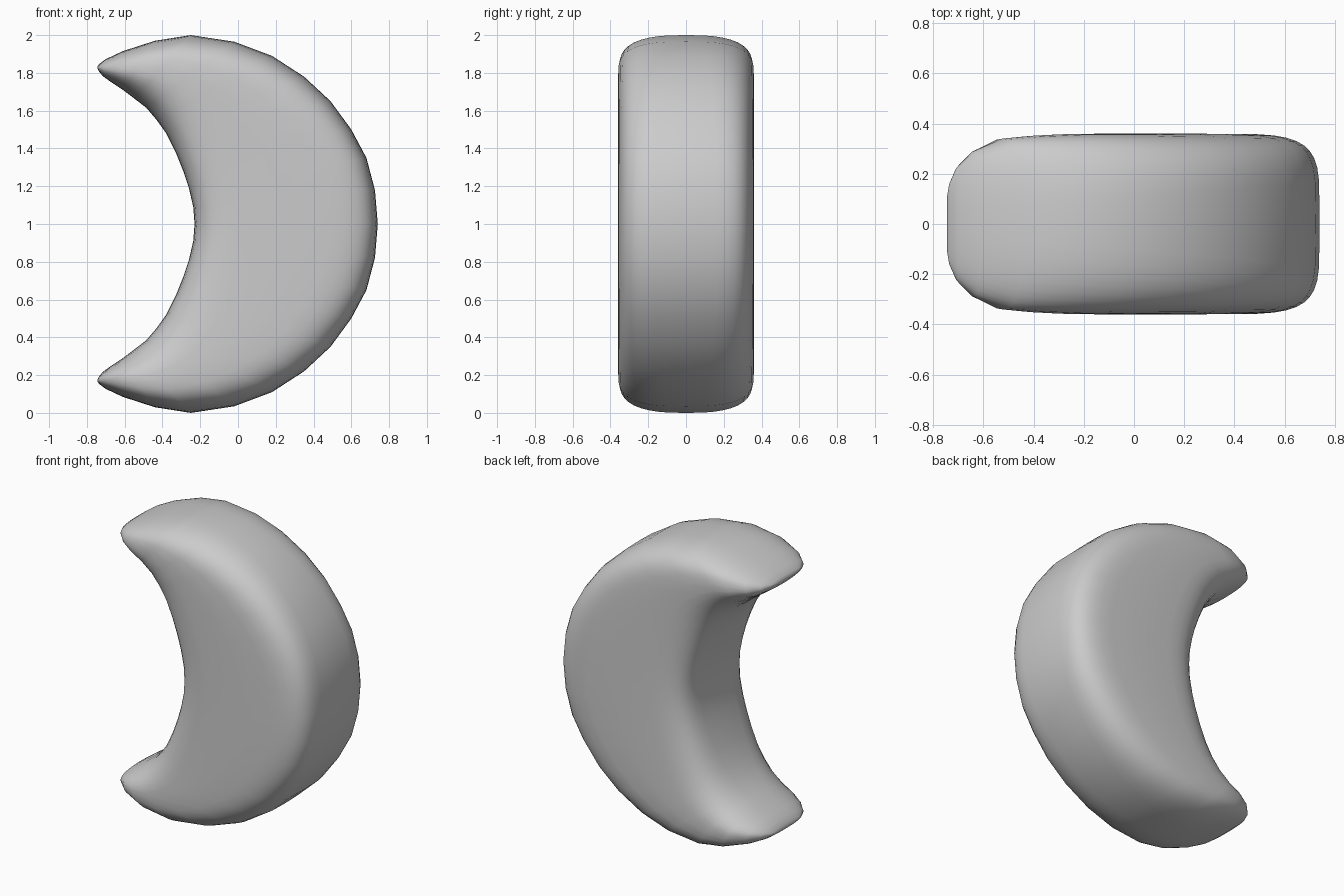
import bpy, bmesh, math

if "Cube" in bpy.data.objects:
    bpy.data.objects.remove(bpy.data.objects["Cube"])

# Stations from the middle to the upper tip:
# outer x, z, inner x, z, half depth, squareness of the section
HALF = [
    (0.74, 1.00, -0.23, 1.00, 0.36, 5.0),
    (0.725, 1.18, -0.237, 1.09, 0.36, 4.9),
    (0.68, 1.35, -0.26, 1.19, 0.36, 4.7),
    (0.60, 1.50, -0.29, 1.28, 0.36, 4.4),
    (0.49, 1.65, -0.33, 1.38, 0.36, 4.1),
    (0.35, 1.78, -0.38, 1.48, 0.36, 3.7),
    (0.18, 1.89, -0.43, 1.55, 0.36, 3.3),
    (-0.02, 1.965, -0.485, 1.615, 0.359, 3.0),
    (-0.25, 2.00, -0.55, 1.665, 0.352, 2.7),
    (-0.44, 1.97, -0.61, 1.71, 0.34, 2.6),
    (-0.61, 1.915, -0.67, 1.75, 0.29, 2.5),
    (-0.70, 1.873, -0.715, 1.782, 0.225, 2.4),
    (-0.735, 1.847, -0.738, 1.81, 0.16, 2.3),
    (-0.745, 1.832, -0.745, 1.825, 0.11, 2.3),
]
SEGMENTS = 40


def power(v, e):
    return math.copysign(abs(v) ** e, v)


def add_ring(bm, station, flip):
    """Rounded-box section spanning inner edge to outer edge."""
    ox, oz, ix, iz, depth, n = station
    if flip:
        oz, iz = 2 - oz, 2 - iz
    ring = []
    for k in range(SEGMENTS):
        a = 2 * math.pi * k / SEGMENTS
        t = 0.5 + 0.5 * power(math.cos(a), 2 / n)
        y = depth * power(math.sin(a), 2 / n)
        ring.append(bm.verts.new((ix + (ox - ix) * t, y, iz + (oz - iz) * t)))
    return ring


# Crescent body: sections swept from lower tip to upper tip
bm = bmesh.new()
rings = [add_ring(bm, s, True) for s in reversed(HALF[1:])]
rings += [add_ring(bm, s, False) for s in HALF]
for a, b in zip(rings, rings[1:]):
    for k in range(SEGMENTS):
        j = (k + 1) % SEGMENTS
        bm.faces.new((a[k], a[j], b[j], b[k]))

# Closed tips
bm.faces.new(rings[0])
bm.faces.new(rings[-1])
bmesh.ops.recalc_face_normals(bm, faces=bm.faces)

mesh = bpy.data.meshes.new("crescent")
bm.to_mesh(mesh)
bm.free()
for face in mesh.polygons:
    face.use_smooth = True
crescent = bpy.data.objects.new("crescent", mesh)
bpy.context.collection.objects.link(crescent)
